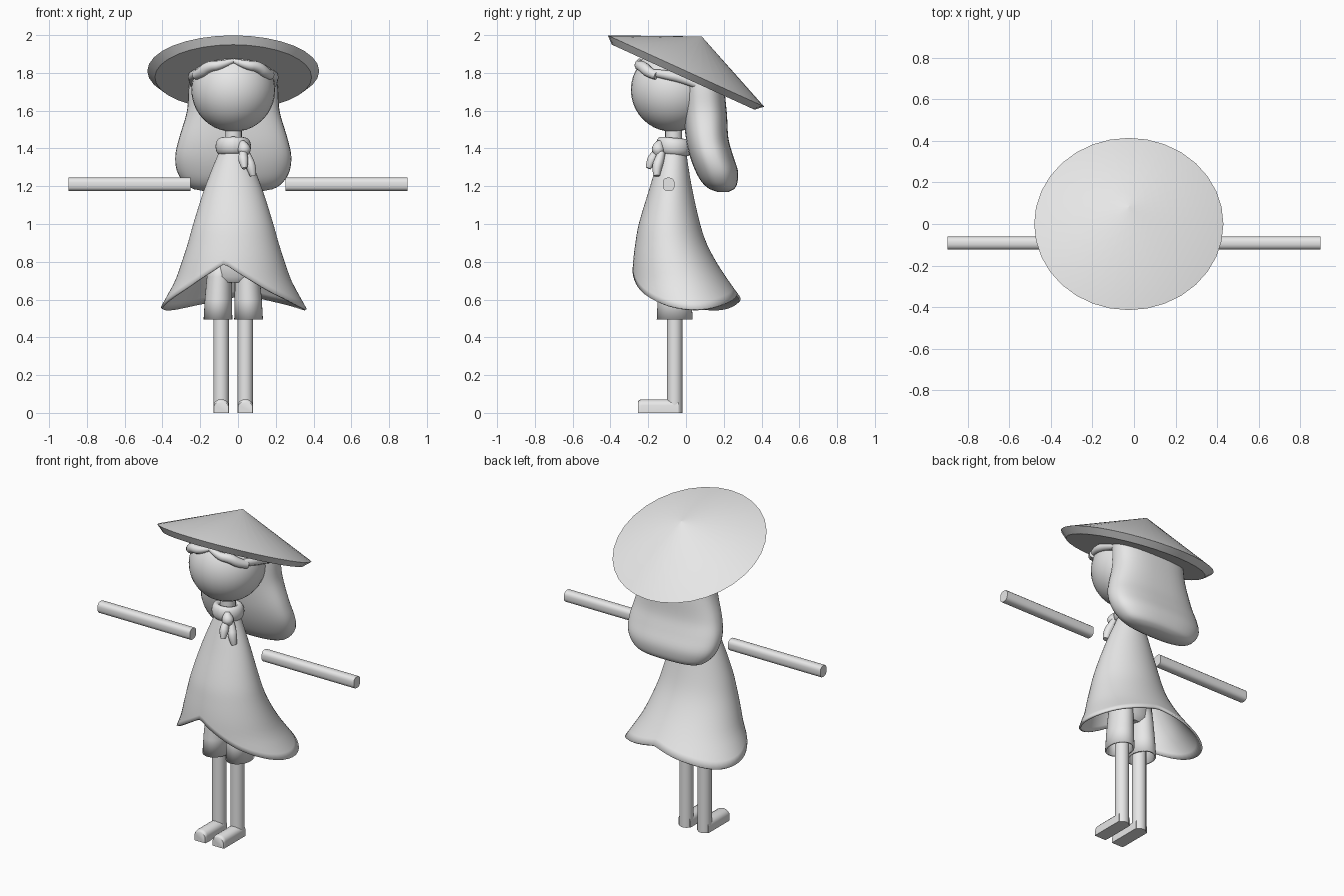
import bpy, bmesh
from math import sin, cos, pi, radians
from mathutils import Vector, Matrix

cube = bpy.data.objects.get("Cube")
if cube:
    bpy.data.objects.remove(cube, do_unlink=True)

GREY = (0.8, 0.8, 0.8, 1)
mat = bpy.data.materials.new("light grey")
mat.use_nodes = True
mat.diffuse_color = GREY
mat.node_tree.nodes["Principled BSDF"].inputs["Base Color"].default_value = GREY

CX, CY = -0.025, -0.065   # body axis


def finish(obj, name, angle=40):
    obj.name = name
    obj.data.materials.clear()
    obj.data.materials.append(mat)
    bpy.ops.object.select_all(action='DESELECT')
    obj.select_set(True)
    bpy.context.view_layer.objects.active = obj
    bpy.ops.object.shade_smooth_by_angle(angle=radians(angle))
    return obj


def from_bmesh(bm, name, angle=40):
    bmesh.ops.recalc_face_normals(bm, faces=bm.faces)
    me = bpy.data.meshes.new(name)
    bm.to_mesh(me)
    bm.free()
    obj = bpy.data.objects.new(name, me)
    bpy.context.collection.objects.link(obj)
    return finish(obj, name, angle)


def loft(name, rings, caps=True, angle=40):
    bm = bmesh.new()
    rows = [[bm.verts.new(p) for p in ring] for ring in rings]
    n = len(rows[0])
    for a, b in zip(rows, rows[1:]):
        for i in range(n):
            bm.faces.new((a[i], a[(i + 1) % n], b[(i + 1) % n], b[i]))
    if caps:
        bm.faces.new(rows[0])
        bm.faces.new(rows[-1])
    return from_bmesh(bm, name, angle)


def ellipse(cx, cy, z, rx, ry, n=32):
    return [Vector((cx + rx * cos(2 * pi * i / n), cy + ry * sin(2 * pi * i / n), z)) for i in range(n)]


def interp(table, x, col=1):
    """Smooth lookup in a table of rows sorted by their first value."""
    if x <= table[0][0]:
        return table[0][col]
    for k in range(len(table) - 1):
        a, b = table[k], table[k + 1]
        if x <= b[0]:
            p, q = table[max(k - 1, 0)], table[min(k + 2, len(table) - 1)]
            h = b[0] - a[0]
            t = (x - a[0]) / h
            ma = (b[col] - p[col]) / (b[0] - p[0]) * h
            mb = (q[col] - a[col]) / (q[0] - a[0]) * h
            return ((2*t**3 - 3*t*t + 1) * a[col] + (t**3 - 2*t*t + t) * ma
                    + (3*t*t - 2*t**3) * b[col] + (t**3 - t*t) * mb)
    return table[-1][col]


def box(name, centre, size, bevel, segments=3):
    bm = bmesh.new()
    bmesh.ops.create_cube(bm, size=1)
    bmesh.ops.scale(bm, vec=size, verts=bm.verts)
    bmesh.ops.translate(bm, vec=centre, verts=bm.verts)
    long = max(range(3), key=lambda k: size[k])
    edges = [e for e in bm.edges if abs((e.verts[0].co - e.verts[1].co)[long]) > 1e-4]
    bmesh.ops.bevel(bm, geom=edges, offset=bevel, segments=segments, affect='EDGES', profile=0.5)
    return from_bmesh(bm, name)


def strand(name, points, flat=1.0):
    """Tapered round strand; each point is x, y, z, radius."""
    cu = bpy.data.curves.new(name, 'CURVE')
    cu.dimensions = '3D'
    cu.bevel_depth = 1
    cu.bevel_resolution = 3
    cu.use_fill_caps = True
    sp = cu.splines.new('NURBS')
    sp.points.add(len(points) - 1)
    for p, (x, y, z, r) in zip(sp.points, points):
        p.co, p.radius = (x, y, z, 1), r
    sp.use_endpoint_u = True
    sp.order_u = 3
    obj = bpy.data.objects.new(name, cu)
    bpy.context.collection.objects.link(obj)
    bpy.ops.object.select_all(action='DESELECT')
    obj.select_set(True)
    bpy.context.view_layer.objects.active = obj
    bpy.ops.object.convert(target='MESH')
    return finish(bpy.context.object, name, 60)


# Hat: tilted shallow cone with a bevelled rim and a flat underside
tilt = Matrix.Translation((CX, 0, 1.81)) @ Matrix.Rotation(radians(-24.5), 4, 'X')
hat_rings = [ellipse(0, 0, z, r, r) for z, r in ((-0.036, 0.415), (0, 0.455), (0.2, 0.002))]
loft("hat", [[tilt @ p for p in ring] for ring in hat_rings], angle=30)

# Head and neck
bpy.ops.mesh.primitive_uv_sphere_add(segments=32, ring_count=20, radius=0.222, location=(CX, -0.07, 1.71))
finish(bpy.context.object, "head", 60)
loft("neck", [ellipse(CX, CY, z, 0.045, 0.045, 20) for z in (1.36, 1.54)])

# Hair cap, kept above a slanted hairline
bm = bmesh.new()
bmesh.ops.create_uvsphere(bm, u_segments=32, v_segments=20, radius=0.233)
bmesh.ops.translate(bm, vec=(CX, -0.065, 1.71), verts=bm.verts)
bmesh.ops.bisect_plane(bm, geom=bm.verts[:] + bm.edges[:] + bm.faces[:], plane_co=(0, -0.25, 1.84),
                       plane_no=(0, 0.4, 1), clear_inner=True)
from_bmesh(bm, "hair_cap", 60)

# Back hair: height, front y, back y, half width
HAIR = [(1.17, 0.165, 0.225, 0.13), (1.185, 0.125, 0.255, 0.21), (1.22, 0.085, 0.272, 0.262),
        (1.28, 0.05, 0.275, 0.298), (1.36, 0.02, 0.25, 0.307), (1.45, 0.0, 0.225, 0.288),
        (1.6, -0.015, 0.215, 0.245), (1.75, -0.02, 0.19, 0.233), (1.85, -0.02, 0.12, 0.2)]
rings = []
for k in range(33):
    z = 1.17 + 0.68 * (k / 32) ** 1.4
    f, b, w = (interp(HAIR, z, c) for c in (1, 2, 3))
    ring = ellipse(0, 0, z, 1, 1, 40)
    for p in ring:   # squarish rounded section
        p.x = CX + w * abs(p.x) ** 0.8 * (1 if p.x > 0 else -1)
        p.y = (f + b) / 2 + (b - f) / 2 * abs(p.y) ** 0.8 * (1 if p.y > 0 else -1)
    rings.append(ring)
loft("back_hair", rings, angle=70)

# Fringe strands and temple locks
for side, s in (("left", 1), ("right", -1)):
    strand(side + "_fringe", [(CX + s * 0.0, -0.245, 1.865, 0.012), (CX + s * 0.07, -0.255, 1.84, 0.025),
                              (CX + s * 0.13, -0.23, 1.835, 0.03), (CX + s * 0.17, -0.195, 1.80, 0.03),
                              (CX + s * 0.20, -0.155, 1.785, 0.022)])
    strand(side + "_temple_lock", [(CX + s * 0.185, -0.17, 1.80, 0.02), (CX + s * 0.212, -0.10, 1.79, 0.027),
                                   (CX + s * 0.215, -0.02, 1.77, 0.025), (CX + s * 0.21, 0.05, 1.74, 0.02)])

# Cape: flaring shell with a notched front hem
CAPE = [(0.54, -0.285, 0.34, 0.395), (0.63, -0.287, 0.275, 0.345), (0.7, -0.285, 0.225, 0.308),
        (0.8, -0.28, 0.16, 0.272), (0.9, -0.268, 0.108, 0.24), (1.0, -0.25, 0.075, 0.212),
        (1.2, -0.19, 0.03, 0.148), (1.42, -0.125, -0.005, 0.06)]
HEM = [(0, 0.79), (25, 0.71), (50, 0.63), (80, 0.565), (110, 0.55), (145, 0.585), (180, 0.63)]
N = 64
rings = []
for k in range(25):
    ring = []
    for i in range(N):
        a = 2 * pi * i / N
        d = abs((360 * i / N + 10 + 180) % 360 - 180)   # degrees from the notch
        z = 1.42 + (interp(HEM, d) - 1.42) * k / 24
        f, b, w = (interp(CAPE, z, c) for c in (1, 2, 3))
        ring.append(Vector((CX + w * sin(a), (f + b) / 2 - (b - f) / 2 * cos(a), z)))
    rings.append(ring)
cape = loft("cape", rings, caps=False, angle=50)
shell = cape.modifiers.new("thickness", 'SOLIDIFY')
shell.thickness = 0.012
shell.offset = -1

# Scarf: rounded band, knot and two tails
band = []
for k in range(33):
    a = 2 * pi * k / 32
    c = Vector((sin(a), -cos(a), 0))
    band.append([Vector((CX, CY, 1.41)) + c * (0.068 + 0.026 * cos(t)) +
                 Vector((0, 0, 0.046 * sin(t) + 0.006 * cos(a)))
                 for t in (2 * pi * j / 16 for j in range(16))])
loft("scarf_band", band, caps=False, angle=70)
strand("scarf_knot", [(0.02, -0.135, 1.435, 0.015), (0.03, -0.148, 1.41, 0.034),
                      (0.035, -0.148, 1.38, 0.034), (0.035, -0.15, 1.36, 0.015)])
strand("scarf_tail_front", [(0.03, -0.145, 1.39, 0.02), (0.025, -0.17, 1.36, 0.025),
                            (0.03, -0.185, 1.33, 0.027), (0.035, -0.2, 1.295, 0.014)])
strand("scarf_tail_side", [(0.04, -0.13, 1.38, 0.02), (0.055, -0.14, 1.34, 0.026),
                           (0.07, -0.155, 1.30, 0.028), (0.08, -0.155, 1.255, 0.017)])

# Shorts: hips and two open legs
loft("shorts_hips", [ellipse(CX, CY, z, rx, ry) for z, rx, ry in
                     ((0.69, 0.09, 0.06), (0.72, 0.135, 0.085), (0.8, 0.14, 0.09), (0.9, 0.12, 0.085))])

for side, s in (("left", 1), ("right", -1)):
    # Shorts leg
    leg = loft(side + "_shorts_leg", [ellipse(CX + s * x, -0.06, z, rx, ry) for x, z, rx, ry in
               ((0.081, 0.495, 0.076, 0.095), (0.079, 0.6, 0.072, 0.09), (0.074, 0.72, 0.066, 0.084),
                (0.07, 0.8, 0.06, 0.08))], caps=False)
    wall = leg.modifiers.new("thickness", 'SOLIDIFY')
    wall.thickness = 0.01
    wall.offset = -1

    # Leg
    x = CX + s * 0.064
    loft(side + "_leg", [ellipse(x, -0.06, z, 0.041, 0.041, 20) for z in (0, 0.75)])

    # Foot: arched section swept forward, flat sole
    arch = [(-0.041, 0), (0.041, 0), (0.041, 0.04)] + \
           [(0.041 * cos(t), 0.04 + 0.032 * sin(t)) for t in (pi * j / 8 for j in range(1, 8))] + [(-0.041, 0.04)]
    loft(side + "_foot", [[Vector((x + u * k, y, v * h)) for u, v in arch] for y, k, h in
                          ((-0.04, 1, 1), (-0.235, 1, 1), (-0.248, 0.98, 0.95), (-0.255, 0.93, 0.82))])

    # Arm: straight rounded bar
    box(side + "_arm", (s * 0.574, -0.092, 1.21), (0.646, 0.062, 0.07), 0.024)
